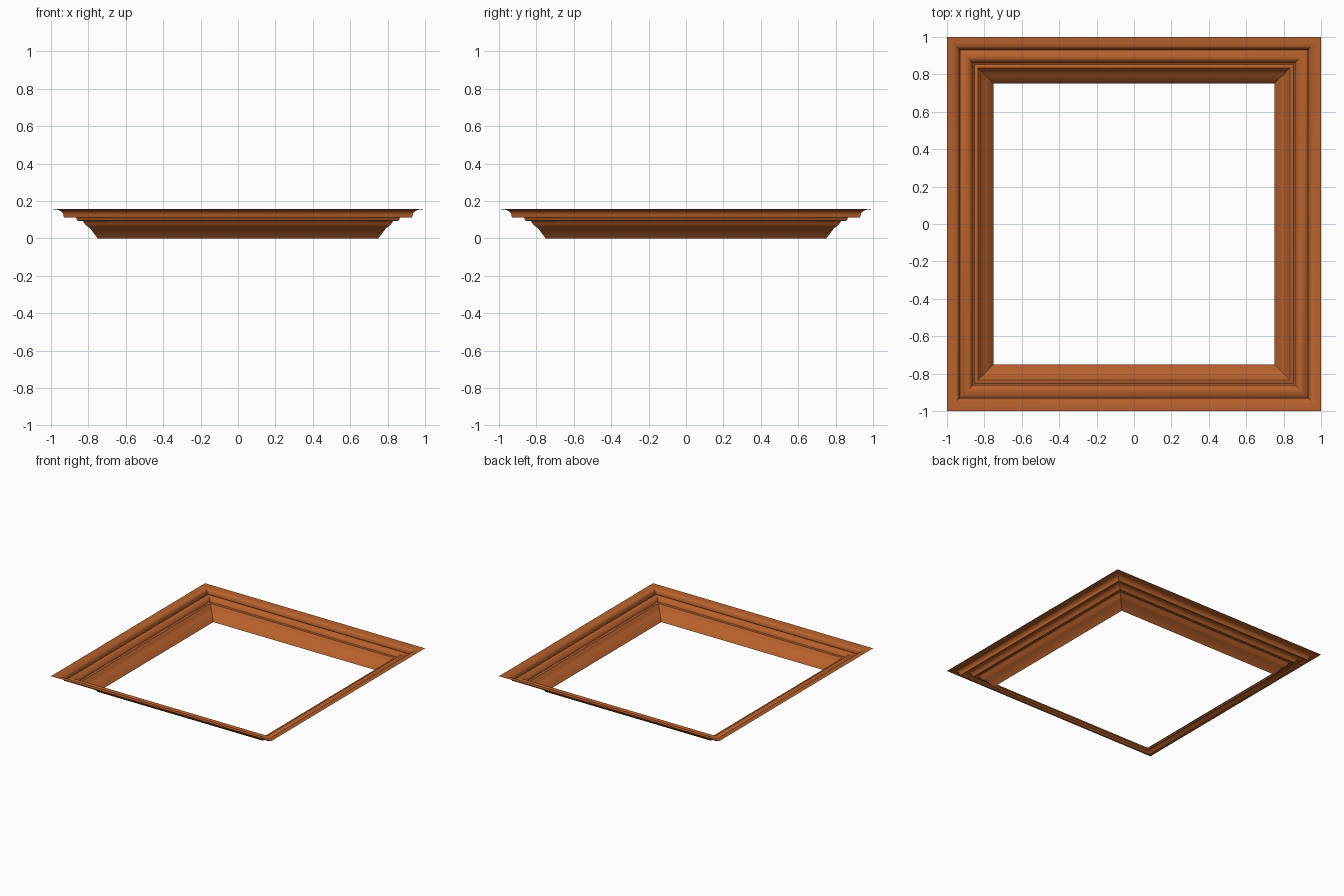
import bpy, bmesh, math

if "Cube" in bpy.data.objects:
    bpy.data.objects.remove(bpy.data.objects["Cube"])

# Moulding cross-section: (distance from centre, height)
profile = [(0.75, 0.0), (0.792, 0.056), (0.80, 0.06), (0.81, 0.067), (0.82, 0.078),
           (0.827, 0.09), (0.835, 0.097), (0.845, 0.097), (0.853, 0.093),
           (0.86, 0.096), (0.866, 0.112), (0.875, 0.121), (0.887, 0.129), (0.9, 0.13),
           (0.915, 0.123), (0.93, 0.112), (0.934, 0.125)]
# Cove curling out to the thin top lip
for i in range(1, 8):
    a = math.radians(90 * i / 7)
    profile.append((0.98 - 0.046 * math.cos(a), 0.125 + 0.03 * math.sin(a)))
profile.append((1.0, 0.157))

# Sweep the section around the square with mitred corners
bm = bmesh.new()
rings = [[bm.verts.new((sx * d, sy * d, z))
          for sx, sy in ((-1, -1), (1, -1), (1, 1), (-1, 1))] for d, z in profile]
for a, b in zip(rings, rings[1:]):
    for k in range(4):
        n = (k + 1) % 4
        bm.faces.new((a[k], b[k], b[n], a[n]))
bmesh.ops.recalc_face_normals(bm, faces=bm.faces)
if sum(f.normal.z for f in bm.faces) < 0:
    bmesh.ops.reverse_faces(bm, faces=bm.faces)

mesh = bpy.data.meshes.new("frame_moulding")
bm.to_mesh(mesh)
bm.free()
frame = bpy.data.objects.new("frame_moulding", mesh)
bpy.context.collection.objects.link(frame)

# Warm wood colour
wood = bpy.data.materials.new("wood")
wood.diffuse_color = (0.48, 0.12, 0.025, 1)
wood.use_nodes = True
wood.node_tree.nodes["Principled BSDF"].inputs["Base Color"].default_value = wood.diffuse_color
mesh.materials.append(wood)

bpy.context.view_layer.objects.active = frame
frame.select_set(True)
bpy.ops.object.shade_smooth_by_angle(angle=math.radians(35))
